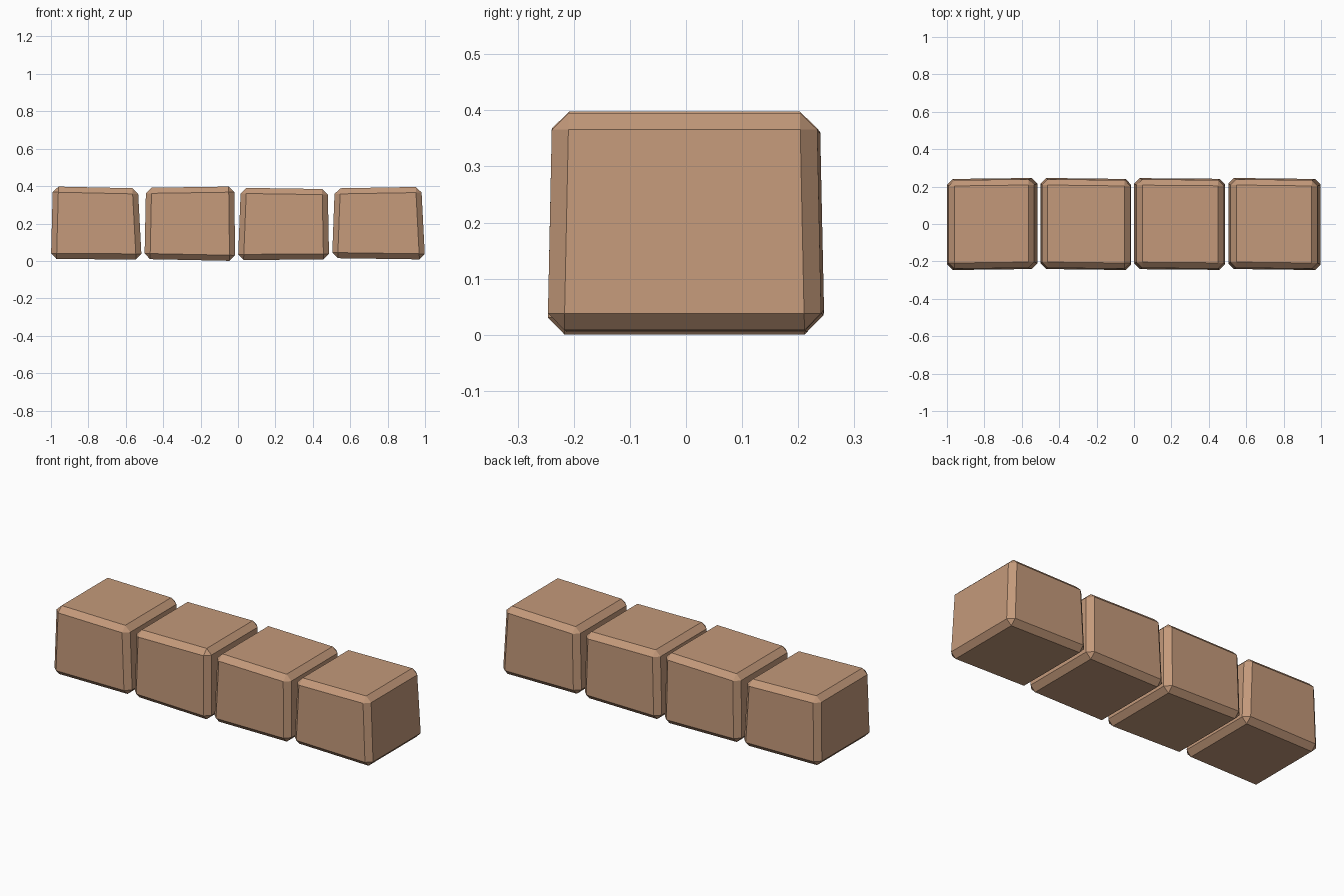
import bpy
import bmesh

cube = bpy.data.objects.get("Cube")
if cube:
    bpy.data.objects.remove(cube, do_unlink=True)

# Warm clay colour shared by all blocks
clay = bpy.data.materials.new("warm_clay")
clay.use_nodes = True
colour = (0.55, 0.32, 0.195, 1)
clay.diffuse_color = colour
clay.node_tree.nodes["Principled BSDF"].inputs["Base Color"].default_value = colour


def block(name, bottom_x, top_x, bottom_z, top_z, skew):
    """Slightly uneven tapered block with chamfered edges."""
    bm = bmesh.new()
    bmesh.ops.create_cube(bm, size=1)
    for v in bm.verts:
        right, back, up = v.co.x > 0, v.co.y > 0, v.co.z > 0
        v.co.x = (top_x if up else bottom_x)[right]
        v.co.z = (top_z if up else bottom_z)[right]
        v.co.y = (0.236 if up else 0.244) * (1 if back else -1)
        v.co.y += skew * (1 if right else -1)
    bmesh.ops.bevel(bm, geom=bm.edges[:], offset=0.03, segments=1,
                    affect='EDGES', profile=0.5)
    bmesh.ops.recalc_face_normals(bm, faces=bm.faces[:])
    mesh = bpy.data.meshes.new(name)
    bm.to_mesh(mesh)
    bm.free()
    mesh.materials.append(clay)
    obj = bpy.data.objects.new(name, mesh)
    bpy.context.collection.objects.link(obj)


# Row of four blocks, from the model's right to its left
block("outer_right_block", (-1.0, -0.515), (-0.99, -0.535), (0.01, 0.008), (0.398, 0.388), 0.003)
block("inner_right_block", (-0.5, -0.015), (-0.492, -0.02), (0.01, 0.0), (0.391, 0.398), -0.003)
block("inner_left_block", (0.0, 0.487), (0.015, 0.48), (0.005, 0.008), (0.391, 0.384), -0.002)
block("outer_left_block", (0.503, 1.0), (0.517, 0.98), (0.015, 0.008), (0.388, 0.396), -0.003)
